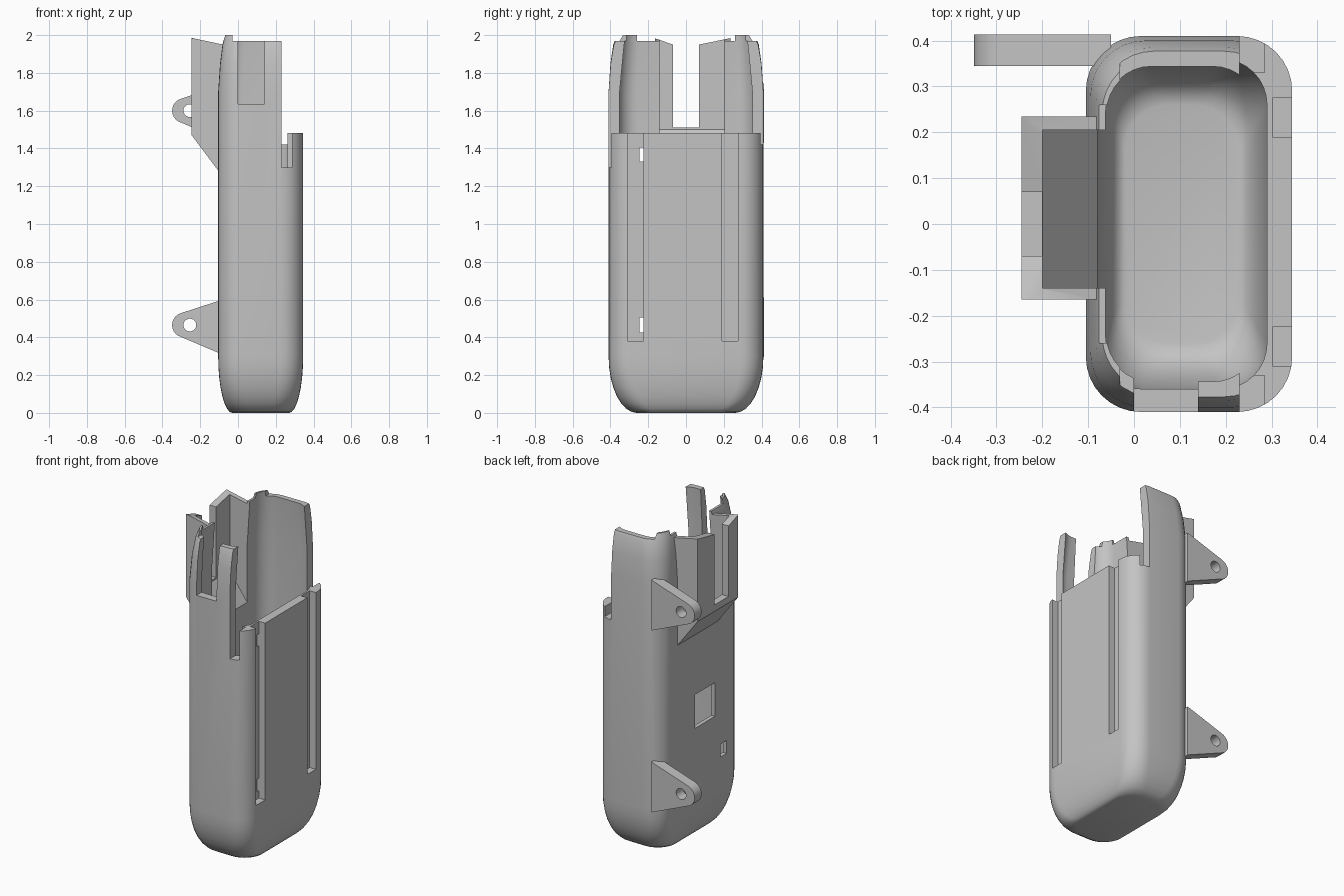
import bpy, bmesh
from math import sin, cos, pi, radians

default = bpy.data.objects.get("Cube")
if default:
    bpy.data.objects.remove(default, do_unlink=True)

grey = bpy.data.materials.new("matte grey")
grey.use_nodes = True
grey.diffuse_color = (0.55, 0.55, 0.55, 1)
grey.node_tree.nodes["Principled BSDF"].inputs["Base Color"].default_value = (0.55, 0.55, 0.55, 1)


def make(name, rings):
    """Skin a stack of equal-length rings and cap both ends."""
    bm = bmesh.new()
    loops = [[bm.verts.new(p) for p in ring] for ring in rings]
    n = len(loops[0])
    for a, b in zip(loops, loops[1:]):
        for i in range(n):
            j = (i + 1) % n
            bm.faces.new((a[i], a[j], b[j], b[i]))
    bm.faces.new(loops[0][::-1])
    bm.faces.new(loops[-1])
    bmesh.ops.recalc_face_normals(bm, faces=bm.faces)
    mesh = bpy.data.meshes.new(name)
    bm.to_mesh(mesh)
    bm.free()
    mesh.materials.append(grey)
    ob = bpy.data.objects.new(name, mesh)
    bpy.context.collection.objects.link(ob)
    return ob


def prism(name, pts, axis, lo, hi):
    """Extrude a 2D outline along axis x (outline in yz) or y (outline in xz)."""
    place = {"x": lambda p, d: (d, p[0], p[1]), "y": lambda p, d: (p[0], d, p[1])}[axis]
    return make(name, [[place(p, d) for p in pts] for d in (lo, hi)])


def box(name, x, y, z):
    corners = [(x[0], z[0]), (x[1], z[0]), (x[1], z[1]), (x[0], z[1])]
    return prism(name, corners, "y", *y)


def rounded(x0, x1, hy, r, z, steps=8):
    ring = []
    for k, (cx, cy) in enumerate([(x1 - r, hy - r), (x0 + r, hy - r), (x0 + r, r - hy), (x1 - r, r - hy)]):
        for s in range(steps + 1):
            a = (k + s / steps) * pi / 2
            ring.append((cx + r * cos(a), cy + r * sin(a), z))
    return ring


def shell(name, x0, x1, hy, r, floor, rise, in_x, in_y, top):
    """Upright rounded pod with an elliptical foot and a tapering top."""
    levels = []
    for i in range(9):
        a = i / 8 * pi / 2
        levels.append((floor + rise * (1 - cos(a)), in_x * (1 - sin(a)), in_y * (1 - sin(a))))
    levels += top
    return make(name, [rounded(x0 + dx, x1 - dx, hy - dy, r, z) for z, dx, dy in levels])


def combine(target, other, operation):
    mod = target.modifiers.new(operation, "BOOLEAN")
    mod.operation, mod.solver, mod.object = operation, "EXACT", other
    bpy.context.view_layer.objects.active = target
    bpy.ops.object.modifier_apply(modifier=mod.name)
    bpy.data.objects.remove(other, do_unlink=True)


# Outer pod
body = shell("holder_body", -0.105, 0.345, 0.41, 0.12, 0, 0.3, 0.075, 0.15,
             [(1.7, 0, 0), (1.85, 0.01, 0.01), (1.95, 0.023, 0.025), (2.0, 0.036, 0.045)])

# Side chute
combine(body, prism("chute", [(-0.245, 1.985), (-0.245, 1.47), (-0.08, 1.25), (-0.08, 1.95)],
                    "y", -0.165, 0.235), "UNION")

# Two mounting lugs with round tips
for z in (0.465, 1.6):
    outline = [(-0.05, z + 0.145), (-0.05, z - 0.17)]
    for i in range(11):
        a = radians(-105 - 150 * i / 10)
        outline.append((-0.283 + 0.066 * cos(a), z + 0.066 * sin(a)))
    combine(body, prism("lug", outline, "y", 0.345, 0.413), "UNION")
    hole = [(-0.255 + 0.034 * cos(i * pi / 10), z + 0.034 * sin(i * pi / 10)) for i in range(20)]
    combine(body, prism("lug_hole", hole, "y", 0.3, 0.5), "DIFFERENCE")

# Hollow interior
combine(body, shell("cavity", -0.08, 0.29, 0.36, 0.1, 0.05, 0.25, 0.06, 0.1,
                    [(1.7, 0, 0), (2.0, 0.02, 0.018), (2.1, 0.02, 0.018)]), "DIFFERENCE")

# Chute opening and its lowered outer lip
combine(body, prism("chute_hollow", [(-0.2, 2.1), (-0.2, 1.5), (0, 1.225), (0, 2.1)],
                    "y", -0.14, 0.205), "DIFFERENCE")
combine(body, prism("chute_lip", [(-0.17, 1.985), (-0.07, 1.95), (0.07, 1.95), (0.24, 1.985),
                                  (0.24, 2.2), (-0.17, 2.2)], "x", -0.3, -0.2), "DIFFERENCE")

# Openings: x range, y range, z range
cuts = {
    "open_side": ((0.23, 0.5), (-0.5, 0.5), (1.483, 2.2)),
    "top_trim": ((-0.03, 0.5), (-0.5, 0.5), (1.97, 2.2)),
    "side_trim": ((-0.15, 0), (-0.26, 0.26), (1.97, 2.2)),
    "front_notch": ((0, 0.14), (-0.5, -0.3), (1.635, 2.2)),
    "front_slot": ((0.23, 0.285), (-0.5, -0.33), (1.3, 2.2)),
    "back_slot": ((0.23, 0.285), (0.33, 0.5), (1.42, 2.2)),
    "chute_slot": ((-0.3, -0.19), (-0.07, 0.07), (1.51, 2.2)),
    "rail_groove_front": ((0.302, 0.5), (-0.31, -0.225), (0.38, 1.6)),
    "rail_groove_back": ((0.302, 0.5), (0.19, 0.275), (0.38, 1.6)),
    "large_window": ((-0.2, 0), (-0.135, 0.06), (0.7, 0.91)),
}
for level, z in (("lower", (0.425, 0.505)), ("upper", (1.33, 1.405))):
    cuts[level + "_window"] = ((-0.2, 0), (-0.25, -0.19), z)
    cuts[level + "_rail_hole"] = ((0.2, 0.4), (-0.245, -0.225), z)
for name, ranges in cuts.items():
    combine(body, box(name, *ranges), "DIFFERENCE")

# Smooth shading with crisp cut edges
bpy.ops.object.select_all(action="DESELECT")
body.select_set(True)
bpy.context.view_layer.objects.active = body
bpy.ops.object.shade_smooth_by_angle(angle=radians(30))
